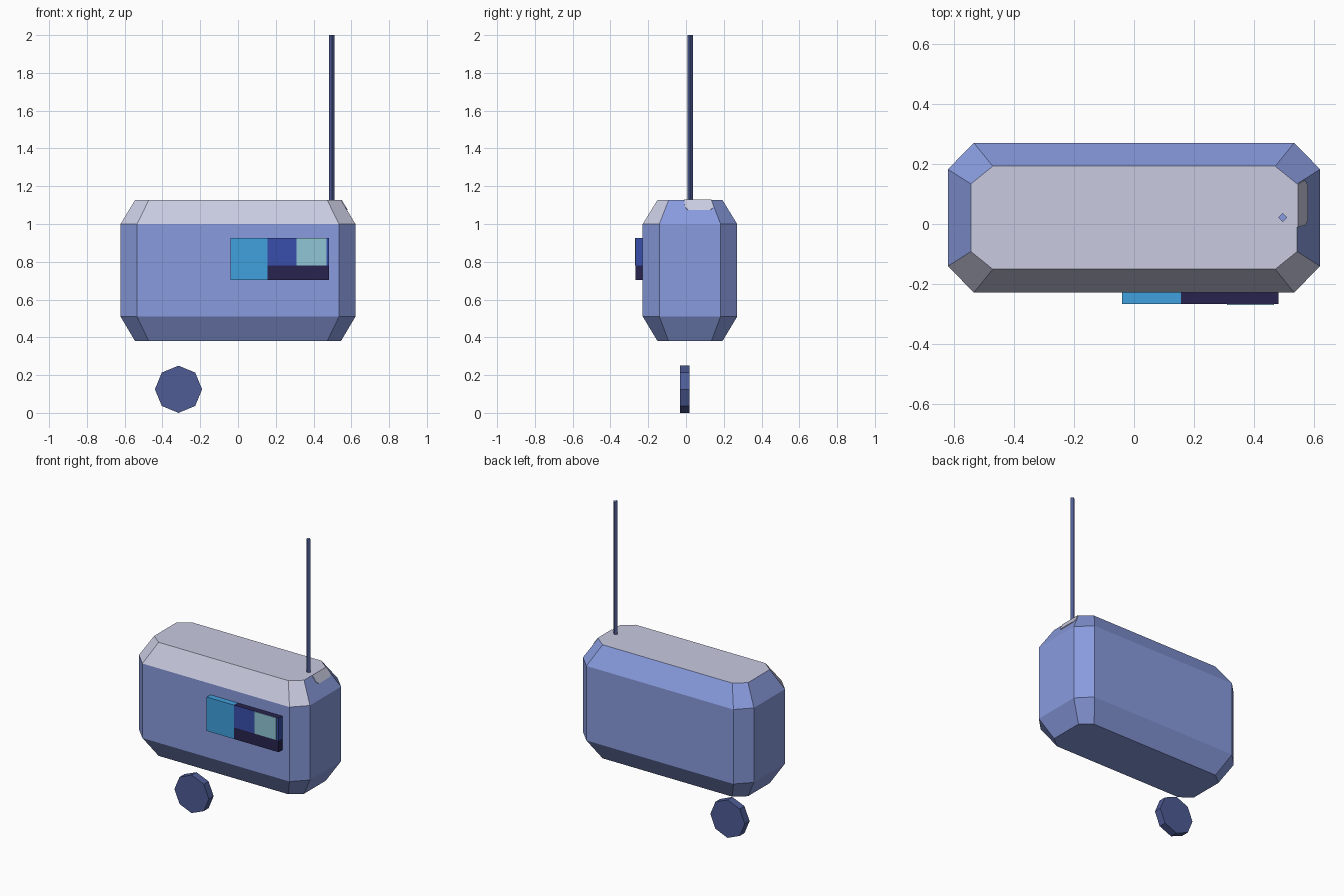
import bpy, bmesh, math
from mathutils import Matrix, Vector

if "Cube" in bpy.data.objects:
    bpy.data.objects.remove(bpy.data.objects["Cube"])


def material(name, r, g, b):
    def lin(c):
        c /= 255
        return c / 12.92 if c <= 0.04045 else ((c + 0.055) / 1.055) ** 2.4
    m = bpy.data.materials.new(name)
    m.diffuse_color = (lin(r), lin(g), lin(b), 1)
    m.use_nodes = True
    m.node_tree.nodes["Principled BSDF"].inputs["Base Color"].default_value = m.diffuse_color
    return m


PERIWINKLE = material("periwinkle", 137, 155, 222)
PALE_GREY = material("pale_grey", 200, 202, 224)
SLATE_BLUE = material("slate_blue", 78, 92, 150)
SKY_BLUE = material("sky_blue", 65, 160, 222)
ROYAL_BLUE = material("royal_blue", 57, 79, 172)
NAVY = material("navy", 40, 36, 80)
PALE_TEAL = material("pale_teal", 144, 198, 214)


def finish(bm, name, *mats):
    bm.normal_update()
    me = bpy.data.meshes.new(name)
    bm.to_mesh(me)
    bm.free()
    ob = bpy.data.objects.new(name, me)
    bpy.context.collection.objects.link(ob)
    for m in mats:
        me.materials.append(m)
    return ob


def box(name, x0, x1, y0, y1, z0, z1, *mats, rule=None):
    bm = bmesh.new()
    bmesh.ops.create_cube(bm, size=1)
    for v in bm.verts:
        v.co = ((x0 + x1) / 2 + v.co.x * (x1 - x0),
                (y0 + y1) / 2 + v.co.y * (y1 - y0),
                (z0 + z1) / 2 + v.co.z * (z1 - z0))
    bm.normal_update()
    if rule:
        for f in bm.faces:
            f.material_index = rule(f.normal)
    return finish(bm, name, *mats)


def prism(name, sides, radius, depth, matrix, *mats):
    bm = bmesh.new()
    bmesh.ops.create_cone(bm, cap_ends=True, segments=sides, radius1=radius,
                          radius2=radius, depth=depth, matrix=matrix)
    return finish(bm, name, *mats)


# Body: stacked eight-sided rings, narrower at top and bottom
CY = 0.021


def ring(bm, z, hx, cx, hy, cy):
    pts = [(hx, -cy), (hx, cy), (cx, hy), (-cx, hy),
           (-hx, cy), (-hx, -cy), (-cx, -hy), (cx, -hy)]
    return [bm.verts.new((x, y + CY, z)) for x, y in pts]


WIDE = (0.622, 0.535, 0.25, 0.162)
NARROW = (0.545, 0.472, 0.172, 0.113)
bm = bmesh.new()
rings = [ring(bm, z, *s) for z, s in
         ((0.38, NARROW), (0.51, WIDE), (1.0, WIDE), (1.127, NARROW))]
for a, b in zip(rings, rings[1:]):
    for i in range(8):
        j = (i + 1) % 8
        bm.faces.new((a[i], a[j], b[j], b[i]))
bm.faces.new(rings[0][::-1])
bm.faces.new(rings[-1])
bm.normal_update()
# Pale top and pale front upper slopes
for f in bm.faces:
    n = f.normal
    f.material_index = int(n.z > 0.9 or (n.z > 0.2 and n.y < -0.2))
finish(bm, "body", PERIWINKLE, PALE_GREY)

# Pale patch on the right upper slope
bm = bmesh.new()
normal = Vector((0.127, 0, 0.077)).normalized()
outline = [(-0.01, 1.127), (-0.005, 1.087), (0.012, 1.073),
           (0.13, 1.073), (0.146, 1.088), (0.134, 1.127)]
verts = [bm.verts.new(Vector((0.622 - (z - 1.0) * 0.077 / 0.127, y, z)) + normal * 0.004)
         for y, z in outline]
face = bm.faces.new(verts)
face.normal_update()
if face.normal.x < 0:
    face.normal_flip()
ext = bmesh.ops.extrude_face_region(bm, geom=[face], use_keep_orig=True)
for v in ext["geom"]:
    if isinstance(v, bmesh.types.BMVert):
        v.co -= normal * 0.006
bmesh.ops.recalc_face_normals(bm, faces=bm.faces)
finish(bm, "side_patch", PALE_GREY)

# Front panel
FRONT, BACK = -0.268, -0.225
box("panel_left", -0.04, 0.157, FRONT, BACK, 0.704, 0.927, SKY_BLUE)
box("panel_base", 0.157, 0.483, FRONT, BACK, 0.704, 0.78, NAVY)
box("panel_screen", 0.157, 0.483, FRONT, BACK, 0.78, 0.927, ROYAL_BLUE, NAVY,
    rule=lambda n: int(n.z > 0.5))
box("panel_button", 0.31, 0.468, FRONT - 0.003, FRONT + 0.003, 0.781, 0.926, PALE_TEAL)

# Aerial
rod = prism("aerial", 4, 0.015, 0.9, Matrix.Translation((0.497, 0.022, 1.55)),
            SLATE_BLUE, PERIWINKLE)
for p in rod.data.polygons:
    p.material_index = int(p.normal.z > 0.9)

# Octagonal disc below the body
prism("disc", 8, 0.125, 0.05,
      Matrix.Translation((-0.315, -0.007, 0.125)) @ Matrix.Rotation(math.pi / 2, 4, 'X'),
      SLATE_BLUE)
